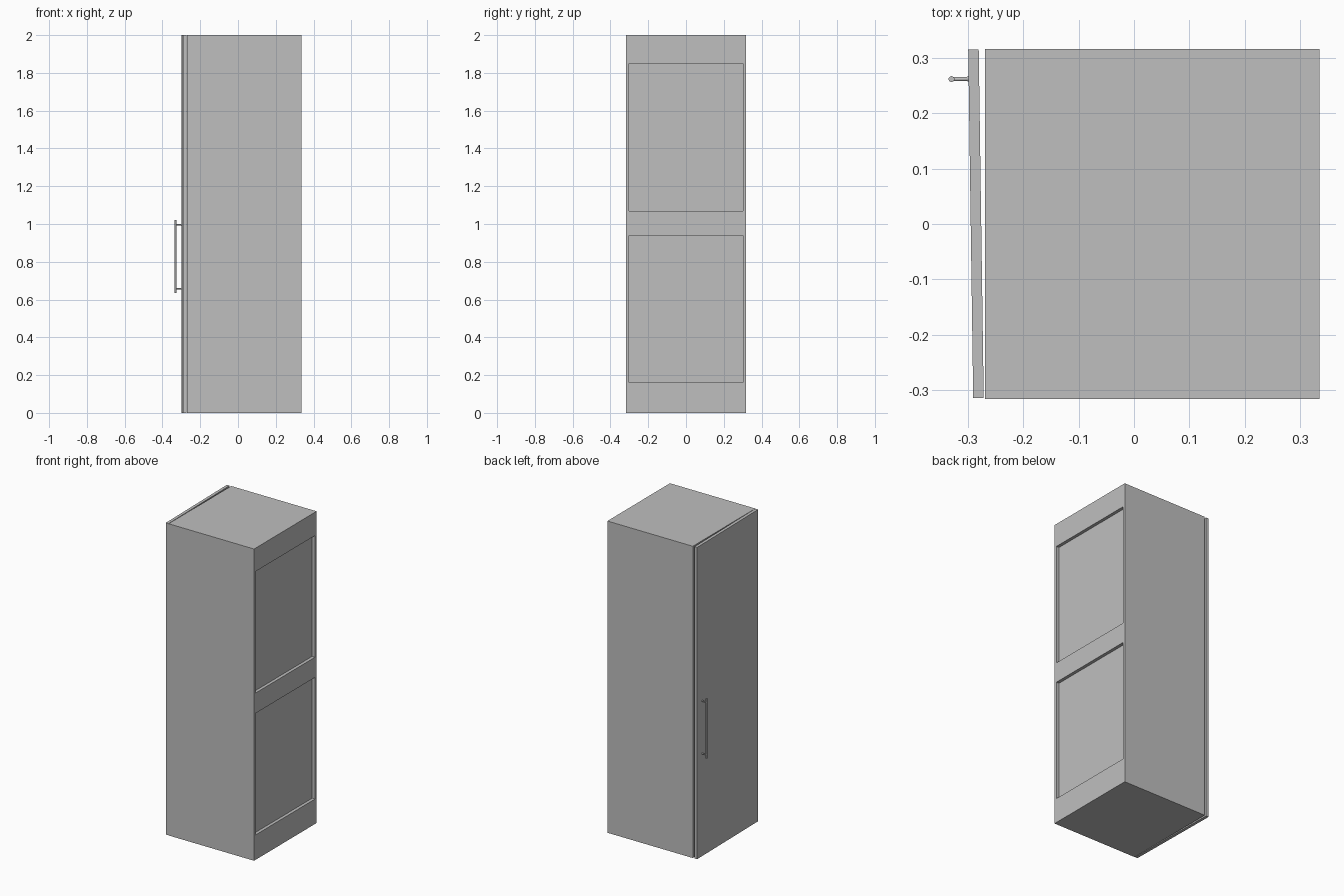
import bpy, bmesh, math
from mathutils import Vector, Matrix

cube = bpy.data.objects.get("Cube")
if cube:
    bpy.data.objects.remove(cube, do_unlink=True)

# One plain grey for the whole cabinet
grey = bpy.data.materials.new("light_grey")
grey.use_nodes = True
COLOUR = (0.52, 0.52, 0.52, 1)
grey.diffuse_color = COLOUR
for node in grey.node_tree.nodes:
    if node.type == 'BSDF_PRINCIPLED':
        node.inputs["Base Color"].default_value = COLOUR


def finish(name, bm):
    mesh = bpy.data.meshes.new(name)
    bmesh.ops.recalc_face_normals(bm, faces=bm.faces)
    bm.to_mesh(mesh)
    bm.free()
    mesh.materials.append(grey)
    obj = bpy.data.objects.new(name, mesh)
    bpy.context.collection.objects.link(obj)
    return obj


def box(name, x, y, z):
    """Board between the given (low, high) limits."""
    bm = bmesh.new()
    bmesh.ops.create_cube(bm, size=1)
    for v in bm.verts:
        v.co = [lim[0] if c < 0 else lim[1] for c, lim in zip(v.co, (x, y, z))]
    return finish(name, bm)


def rod(name, start, end, r1, r2=None):
    """Round bar from start to end, smooth along its side."""
    a, b = Vector(start), Vector(end)
    d = b - a
    turn = d.to_track_quat('Z', 'Y').to_matrix().to_4x4()
    bm = bmesh.new()
    bmesh.ops.create_cone(bm, cap_ends=True, segments=20, radius1=r1,
                          radius2=r1 if r2 is None else r2, depth=d.length,
                          matrix=Matrix.Translation((a + b) / 2) @ turn)
    for f in bm.faces:
        f.smooth = len(f.verts) == 4
    for e in bm.edges:
        e.smooth = all(f.smooth for f in e.link_faces)
    return finish(name, bm)


# Carcass: side boards, top and bottom
X0, X1, Y0, Y1, T = -0.27, 0.336, -0.317, 0.317, 0.016
box("side_board_front", (X0, X1), (Y0, Y0 + T), (0, 2))
box("side_board_rear", (X0, X1), (Y1 - T, Y1), (0, 2))
inner = (Y0 + T, Y1 - T)
box("bottom_board", (X0, X1), inner, (0, T))
box("top_board", (X0, X1), inner, (2 - T, 2))

# Rails framing the two recessed panels
for name, z in (("lower_rail", (T, 0.16)), ("middle_rail", (0.94, 1.07)),
                ("upper_rail", (1.85, 2 - T))):
    box(name, (X1 - 0.02, X1), inner, z)
box("recessed_panel", (X1 - 0.03, X1 - 0.02), inner, (T, 2 - T))

# Door, hinged at its front edge and standing slightly ajar
hinge = Vector((-0.272, -0.315, 0))
open_angle = math.atan2(0.009, 0.63)
swing = Matrix.Translation(hinge) @ Matrix.Rotation(open_angle, 4, 'Z')
door = box("door", (-0.019, 0), (0, 0.631), (0, 2))
door.matrix_world = swing

# Bar handle on two posts with small flared feet
parts = [rod("handle_bar", (-0.05, 0.578, 0.635), (-0.05, 0.578, 1.02), 0.0053)]
for label, z in (("lower", 0.657), ("upper", 0.995)):
    parts.append(rod(label + "_handle_post", (-0.019, 0.578, z),
                     (-0.05, 0.578, z), 0.0038))
    parts.append(rod(label + "_handle_foot", (-0.019, 0.578, z),
                     (-0.022, 0.578, z), 0.0055, 0.0038))
for part in parts:
    part.matrix_world = swing
